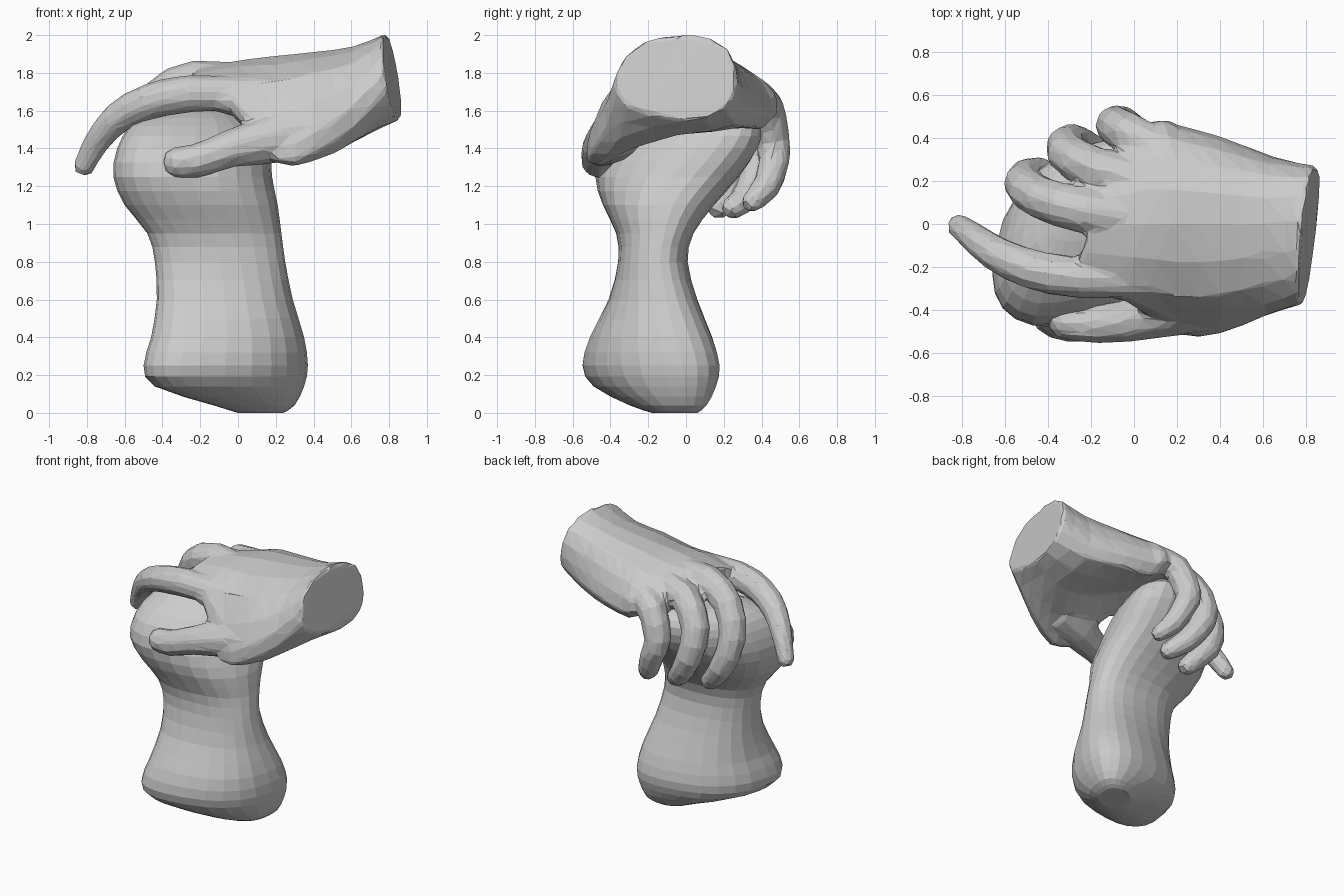
import bpy, bmesh
from math import sin, cos, asin, pi
from mathutils import Vector


def catmull(a, b, c, d, t):
    return 0.5 * (2 * b + (c - a) * t + (2 * a - 5 * b + 4 * c - d) * t * t
                  + (3 * b - a - 3 * c + d) * t ** 3)


def resample(pts, n, closed=False):
    """Smooth curve through pts, n steps per span."""
    m, out = len(pts), []
    get = (lambda i: pts[i % m]) if closed else (lambda i: pts[max(0, min(m - 1, i))])
    for i in range(m if closed else m - 1):
        for k in range(n):
            out.append(catmull(get(i - 1), get(i), get(i + 1), get(i + 2), k / n))
    return out if closed else out + [pts[-1]]


def skin(bm, rings):
    """Add a list of equal rings to bm as a closed, capped body."""
    vs = [[bm.verts.new(p) for p in r] for r in rings]
    n = len(rings[0])
    for a, b in zip(vs, vs[1:]):
        for i in range(n):
            j = (i + 1) % n
            bm.faces.new((a[i], a[j], b[j], b[i]))
    bm.faces.new(vs[0])
    bm.faces.new(vs[-1])


def finish(name, bm):
    bmesh.ops.recalc_face_normals(bm, faces=bm.faces)
    me = bpy.data.meshes.new(name)
    bm.to_mesh(me)
    bm.free()
    ob = bpy.data.objects.new(name, me)
    bpy.context.collection.objects.link(ob)
    return ob


def digit(bm, path, radii, sides=10):
    """Tapering finger along a smooth path with a rounded tip."""
    cen = resample([Vector(p) for p in path], 2)
    rad = resample(list(radii), 2)
    tip = (cen[-1] - cen[-2]).normalized()
    cen.append(cen[-1] + tip * rad[-1] * 0.6)
    rad.append(rad[-1] * 0.6)
    rings, u = [], Vector((0, 0, 1))
    for i, c in enumerate(cen):
        t = (cen[min(i + 1, len(cen) - 1)] - cen[max(i - 1, 0)]).normalized()
        u = (u - t * u.dot(t)).normalized()
        v = t.cross(u)
        rings.append([c + (u * cos(a) + v * sin(a)) * rad[i]
                      for a in (2 * pi * k / sides for k in range(sides))])
    skin(bm, rings)


# Stump: z, x range, y range, diagonal lean of the oval
levels = [
    (0.00, 0.00, 0.24, -0.18, 0.06, 0.3),
    (0.04, -0.13, 0.30, -0.30, 0.11, 0.4),
    (0.14, -0.44, 0.35, -0.49, 0.16, 0.42),
    (0.25, -0.50, 0.37, -0.55, 0.18, 0.4),
    (0.40, -0.46, 0.35, -0.51, 0.14, 0.35),
    (0.60, -0.43, 0.29, -0.41, 0.06, 0.25),
    (0.80, -0.44, 0.25, -0.36, 0.01, 0.15),
    (0.95, -0.48, 0.23, -0.37, 0.04, 0.2),
    (1.10, -0.60, 0.21, -0.44, 0.15, 0.2),
    (1.25, -0.66, 0.18, -0.48, 0.28, 0.3),
    (1.40, -0.64, 0.17, -0.43, 0.38, 0.4),
    (1.52, -0.57, 0.13, -0.30, 0.40, 0.45),
    (1.59, -0.46, 0.02, -0.16, 0.33, 0.4),
    (1.62, -0.34, -0.10, -0.02, 0.24, 0.3)]


def soft(v):
    return (1 if v >= 0 else -1) * abs(v) ** 0.85


rings = []
for z, x0, x1, y0, y1, lean in levels:
    ph = asin(lean)
    rings.append([Vector(((x0 + x1) / 2 + (x1 - x0) / 2 * soft(cos(t)),
                          (y0 + y1) / 2 + (y1 - y0) / 2 * soft(sin(t + ph)), z))
                  for t in (2 * pi * k / 24 for k in range(24))])
bm = bmesh.new()
skin(bm, list(zip(*[resample(list(c), 2) for c in zip(*rings)])))
finish("stump", bm)

# Palm and wrist: (y, z) outlines at stations along x, then x slant by y and z
palm = [
    (0.82, .11, -.15, [(-.32, 1.63), (-.37, 1.80), (-.24, 1.96), (.02, 2.01),
                       (.22, 1.93), (.27, 1.75), (.20, 1.61), (0, 1.55)]),
    (0.62, .05, -.05, [(-.36, 1.44), (-.43, 1.62), (-.28, 1.85), (0, 1.94),
                       (.22, 1.89), (.31, 1.70), (.27, 1.53), (-.05, 1.47)]),
    (0.40, 0, 0, [(-.44, 1.33), (-.51, 1.48), (-.33, 1.80), (0, 1.91),
                  (.26, 1.86), (.39, 1.68), (.36, 1.51), (-.08, 1.49)]),
    (0.20, 0, 0, [(-.45, 1.32), (-.51, 1.43), (-.34, 1.75), (0, 1.89),
                  (.29, 1.84), (.45, 1.67), (.40, 1.50), (-.07, 1.56)]),
    (0.03, .2, 0, [(-.28, 1.57), (-.36, 1.66), (-.28, 1.78), (0, 1.87),
                   (.31, 1.82), (.48, 1.68), (.42, 1.54), (0, 1.62)]),
    (-0.20, .33, 0, [(-.27, 1.62), (-.31, 1.67), (-.25, 1.74), (0, 1.83),
                     (.22, 1.78), (.40, 1.65), (.34, 1.59), (0, 1.67)])]
sections = [resample([Vector((x + a * y + b * (z - 1.78), y, z))
                      for y, z in outline], 2, True) for x, a, b, outline in palm]
bm = bmesh.new()
skin(bm, list(zip(*[resample(list(c), 2) for c in zip(*sections)])))

# Index, middle, ring and little finger, then the thumb
digit(bm, [(.15, -.26, 1.69), (-.25, -.25, 1.69), (-.48, -.21, 1.645),
           (-.64, -.14, 1.56), (-.75, -.06, 1.43), (-.82, -.005, 1.295)],
      [.085, .10, .095, .085, .07, .057])
digit(bm, [(.10, .02, 1.75), (-.22, .06, 1.76), (-.43, .12, 1.66),
           (-.515, .19, 1.46), (-.45, .23, 1.24), (-.31, .17, 1.08)],
      [.09, .11, .102, .095, .085, .066])
digit(bm, [(.10, .20, 1.73), (-.16, .25, 1.70), (-.31, .33, 1.53),
           (-.29, .38, 1.33), (-.18, .33, 1.16), (-.08, .24, 1.08)],
      [.09, .105, .10, .09, .08, .062])
digit(bm, [(.12, .35, 1.69), (-.02, .42, 1.62), (-.09, .46, 1.44),
           (-.05, .465, 1.32), (.01, .42, 1.19), (.08, .34, 1.11)],
      [.09, .10, .093, .084, .075, .056])
digit(bm, [(.38, -.36, 1.49), (.16, -.40, 1.445), (-.05, -.455, 1.395),
           (-.22, -.465, 1.335), (-.34, -.45, 1.325)],
      [.14, .13, .10, .092, .083])
hand = finish("hand", bm)

# Fuse palm and fingers into one softly faceted skin
mod = hand.modifiers.new("fuse", 'REMESH')
mod.mode, mod.voxel_size, mod.use_smooth_shade = 'VOXEL', 0.016, False
mod = hand.modifiers.new("soften", 'SMOOTH')
mod.factor, mod.iterations = 0.5, 7
mod = hand.modifiers.new("facet", 'DECIMATE')
mod.ratio = 0.04
